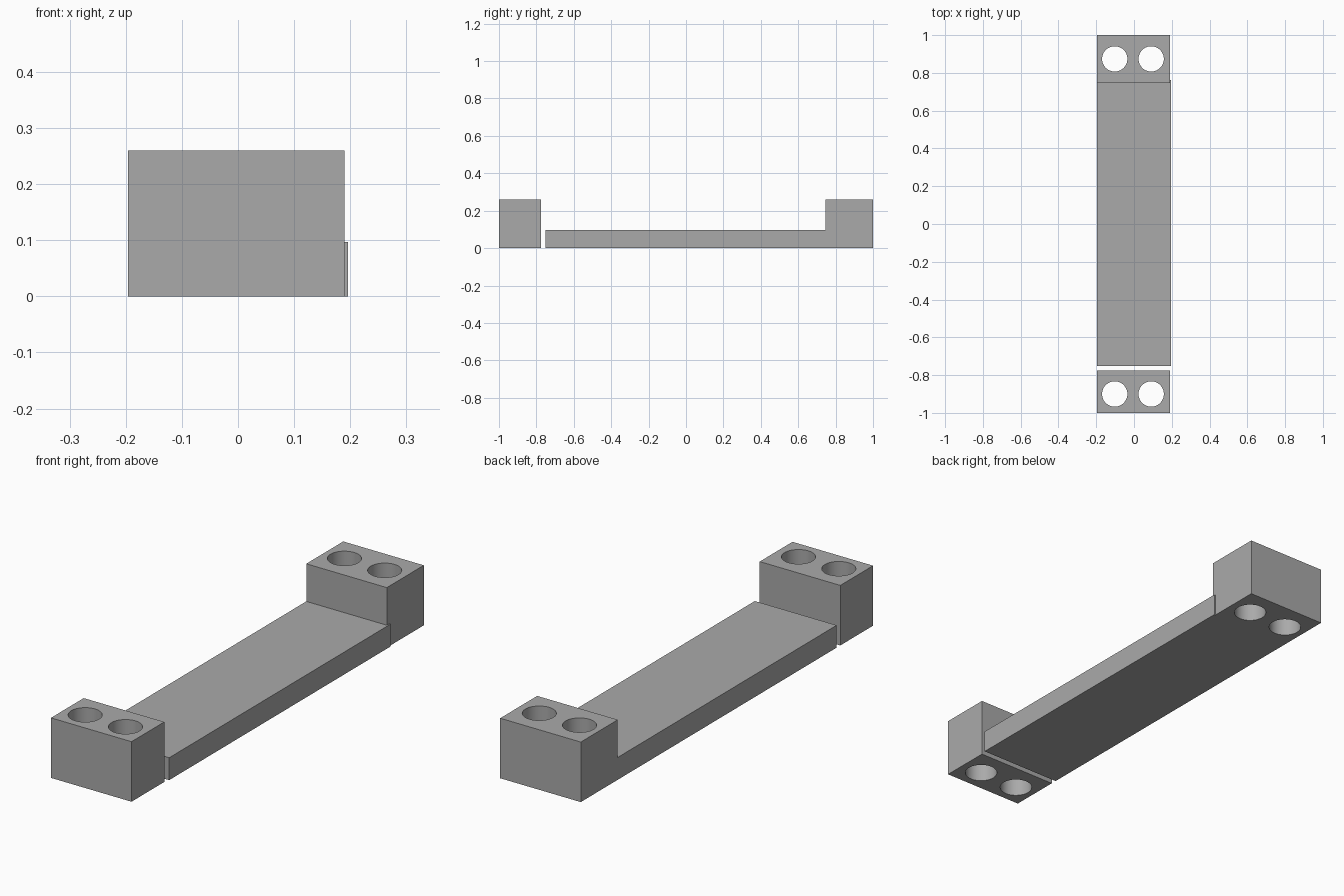
import bpy
import math

cube = bpy.data.objects.get("Cube")
if cube:
    bpy.data.objects.remove(cube, do_unlink=True)

# Single grey finish
GREY = (0.4, 0.4, 0.4, 1.0)
grey = bpy.data.materials.new("plain grey")
grey.use_nodes = True
grey.diffuse_color = GREY
grey.node_tree.nodes["Principled BSDF"].inputs["Base Color"].default_value = GREY

HEIGHT = 0.26
LEFT_HOLE, RIGHT_HOLE, HOLE_RADIUS = 0.091, -0.102, 0.067


def add_box(name, x, y, z):
    """Box from (low, high) ranges along each axis."""
    spans = (x, y, z)
    bpy.ops.mesh.primitive_cube_add(size=1, location=[(a + b) / 2 for a, b in spans])
    box = bpy.context.object
    box.name = name
    box.scale = [b - a for a, b in spans]
    bpy.ops.object.transform_apply(location=False, rotation=False, scale=True)
    box.data.materials.append(grey)
    return box


def drill(block, x, y):
    """Cut a vertical through-hole."""
    bpy.ops.mesh.primitive_cylinder_add(vertices=64, radius=HOLE_RADIUS,
                                        depth=HEIGHT * 2, location=(x, y, HEIGHT / 2))
    cutter = bpy.context.object
    cutter.hide_render = True
    cutter.data.materials.append(grey)
    cut = block.modifiers.new("hole", 'BOOLEAN')
    cut.operation = 'DIFFERENCE'
    cut.solver = 'EXACT'
    cut.object = cutter
    bpy.ops.object.select_all(action='DESELECT')
    block.select_set(True)
    bpy.context.view_layer.objects.active = block
    bpy.ops.object.modifier_apply(modifier=cut.name)
    bpy.data.objects.remove(cutter, do_unlink=True)


# Drilled end blocks: y range and hole row
for name, y_range, hole_y in (("front_block", (-1.0, -0.776), -0.9),
                              ("back_block", (0.747, 1.0), 0.874)):
    block = add_box(name, (-0.196, 0.19), y_range, (0, HEIGHT))
    for hole_x in (LEFT_HOLE, RIGHT_HOLE):
        drill(block, hole_x, hole_y)
    bpy.ops.object.shade_smooth_by_angle(angle=math.radians(30))

# Long flat plank, tucked into the back block
add_box("plank", (-0.196, 0.196), (-0.751, 0.763), (0, 0.097))
